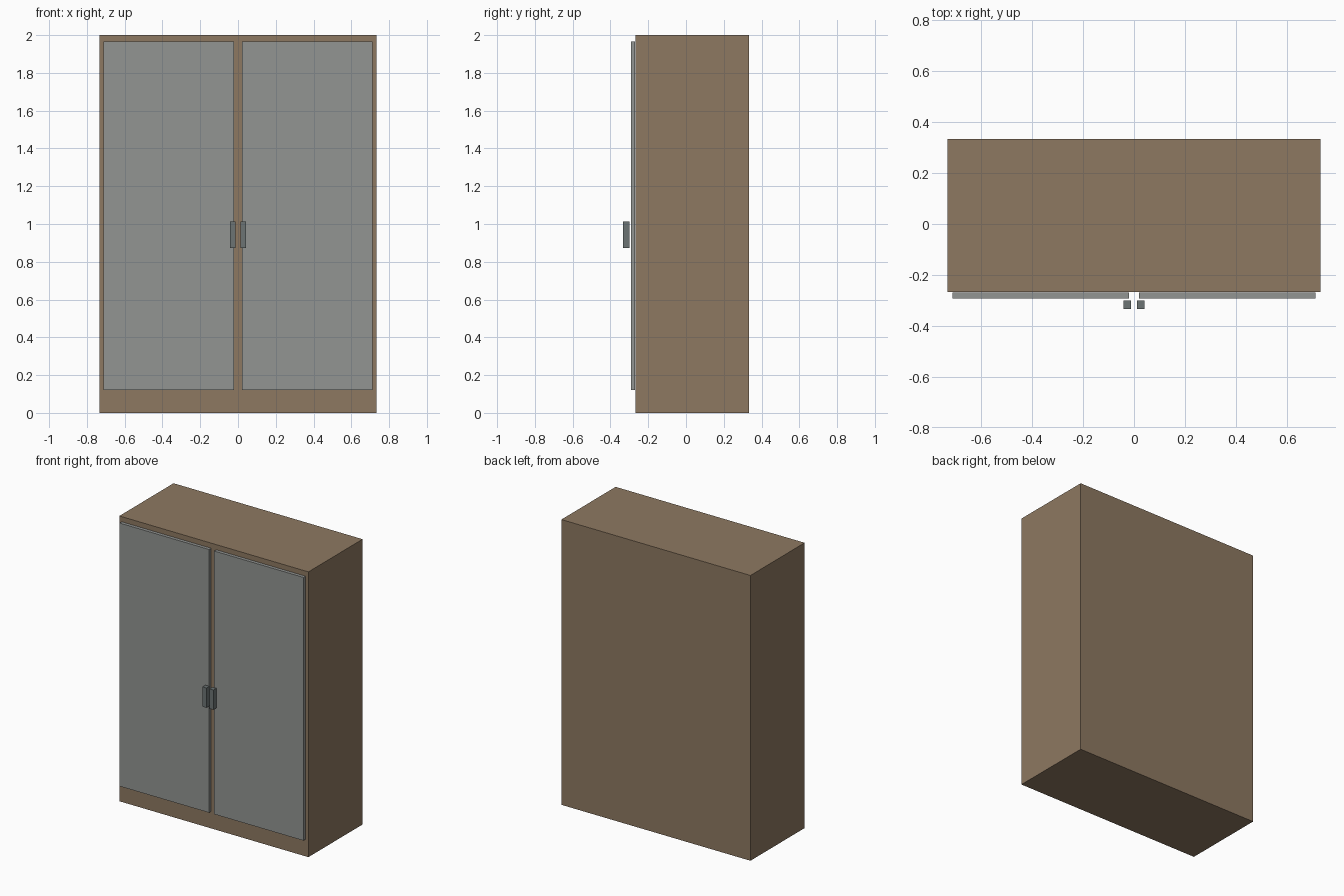
import bpy

if "Cube" in bpy.data.objects:
    bpy.data.objects.remove(bpy.data.objects["Cube"])


def material(name, color):
    mat = bpy.data.materials.new(name)
    mat.diffuse_color = (*color, 1.0)
    mat.use_nodes = True
    mat.node_tree.nodes["Principled BSDF"].inputs["Base Color"].default_value = mat.diffuse_color
    return mat


def box(name, x, y, z, mat):
    """Box from (min, max) ranges on each axis."""
    bpy.ops.mesh.primitive_cube_add(size=1, location=[(a + b) / 2 for a, b in (x, y, z)])
    obj = bpy.context.object
    obj.name = name
    obj.scale = [b - a for a, b in (x, y, z)]
    bpy.ops.object.transform_apply(location=False, rotation=False, scale=True)
    obj.data.materials.append(mat)
    return obj


wood = material("brown_wood", (0.27, 0.19, 0.12))
panel = material("grey_panel", (0.29, 0.30, 0.29))
metal = material("dark_metal", (0.15, 0.175, 0.175))

# Cabinet carcass
box("cabinet_body", (-0.733, 0.733), (-0.267, 0.333), (0.0, 2.0), wood)

# Doors and handles, one pair per side
for side, s in (("left", -1), ("right", 1)):
    door_x = sorted((s * 0.02, s * 0.713))
    handle_x = sorted((s * 0.012, s * 0.042))
    box(side + "_door", door_x, (-0.292, -0.269), (0.12, 1.965), panel)
    box(side + "_handle", handle_x, (-0.333, -0.30), (0.873, 1.012), metal)
